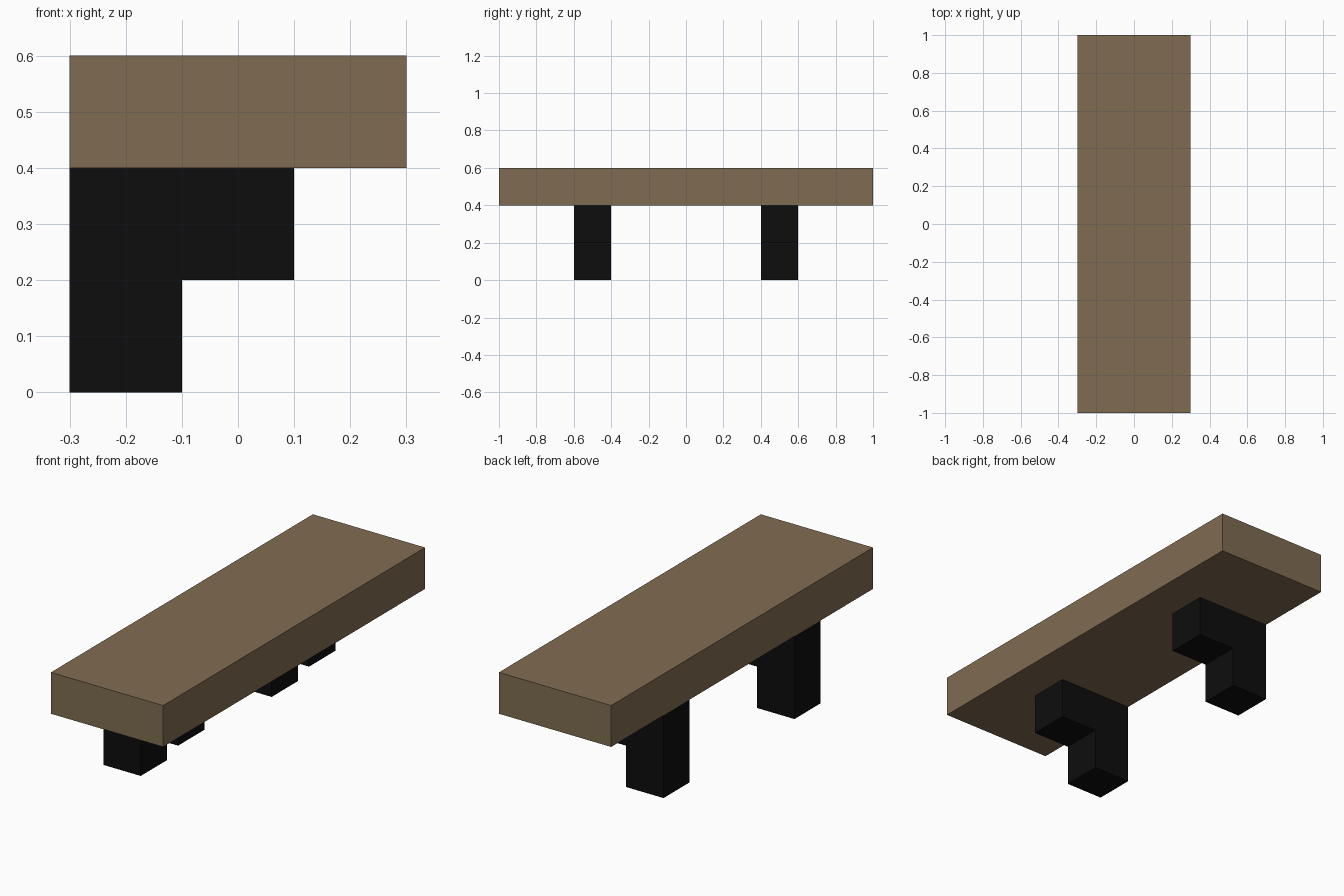
import bpy

if "Cube" in bpy.data.objects:
    bpy.data.objects.remove(bpy.data.objects["Cube"])


def material(name, color):
    m = bpy.data.materials.new(name)
    m.diffuse_color = (*color, 1.0)
    m.use_nodes = True
    m.node_tree.nodes["Principled BSDF"].inputs["Base Color"].default_value = m.diffuse_color
    return m


wood = material("brown wood", (0.216, 0.150, 0.084))
black = material("black metal", (0.004, 0.004, 0.004))


def extrude_profile(name, profile, y0, y1, mat):
    """Extrude a counter-clockwise (x, z) outline along y."""
    n = len(profile)
    verts = [(x, y, z) for y in (y0, y1) for x, z in profile]
    faces = [tuple(range(n)), tuple(reversed(range(n, 2 * n)))]
    faces += [(i, i + n, (i + 1) % n + n, (i + 1) % n) for i in range(n)]
    mesh = bpy.data.meshes.new(name)
    mesh.from_pydata(verts, [], faces)
    mesh.materials.append(mat)
    obj = bpy.data.objects.new(name, mesh)
    bpy.context.collection.objects.link(obj)
    return obj


# Seat plank
extrude_profile("seat_plank", [(-0.3, 0.4), (0.3, 0.4), (0.3, 0.6), (-0.3, 0.6)],
                -1.0, 1.0, wood)

# Two L-shaped legs: a post with an arm under the seat
leg = [(-0.3, 0), (-0.1, 0), (-0.1, 0.2), (0.1, 0.2), (0.1, 0.4), (-0.3, 0.4)]
for name, y in (("front_leg", -0.5), ("back_leg", 0.5)):
    extrude_profile(name, leg, y - 0.1, y + 0.1, black)
